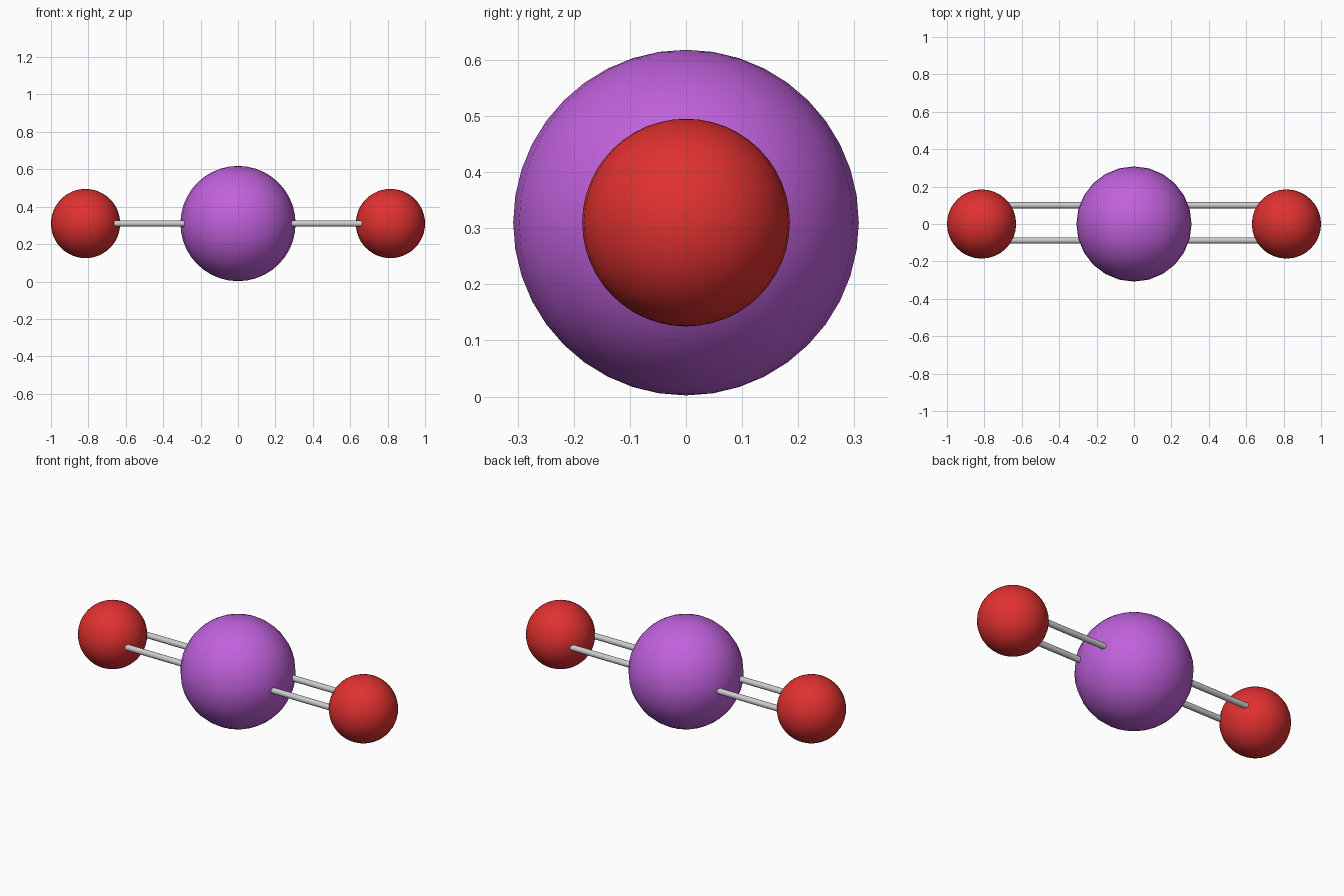
import bpy
from math import pi

if "Cube" in bpy.data.objects:
    bpy.data.objects.remove(bpy.data.objects["Cube"])

Z = 0.31          # height of the molecule axis
OUTER_X = 0.815   # distance of the outer atoms from the centre


def material(name, color):
    m = bpy.data.materials.new(name)
    m.diffuse_color = color
    m.use_nodes = True
    m.node_tree.nodes["Principled BSDF"].inputs["Base Color"].default_value = m.diffuse_color
    return m


def atom(name, x, radius, segs, rings, mat):
    bpy.ops.mesh.primitive_uv_sphere_add(segments=segs, ring_count=rings,
                                         radius=radius, location=(x, 0, Z))
    ob = bpy.context.object
    ob.name = name
    ob.data.materials.append(mat)
    bpy.ops.object.shade_smooth()


def bond(name, side, y):
    # rod running from inside the central atom to inside an outer atom
    x0, x1 = 0.2, 0.74
    bpy.ops.mesh.primitive_cylinder_add(vertices=16, radius=0.017, depth=x1 - x0,
                                        location=(side * (x0 + x1) / 2, y, Z),
                                        rotation=(0, pi / 2, 0))
    bpy.context.object.name = name
    bpy.ops.object.shade_smooth_by_angle()


purple = material("purple", (0.53, 0.12, 0.72, 1))
red = material("red", (0.75, 0.03, 0.03, 1))

# central atom
atom("central_atom", 0, 0.308, 24, 20, purple)

# outer atoms, each with a double bond
for side, label in ((-1, "left"), (1, "right")):
    atom(label + "_outer_atom", side * OUTER_X, 0.185, 32, 24, red)
    for y, place in ((-0.088, "front"), (0.1, "back")):
        bond(f"{label}_{place}_bond", side, y)
